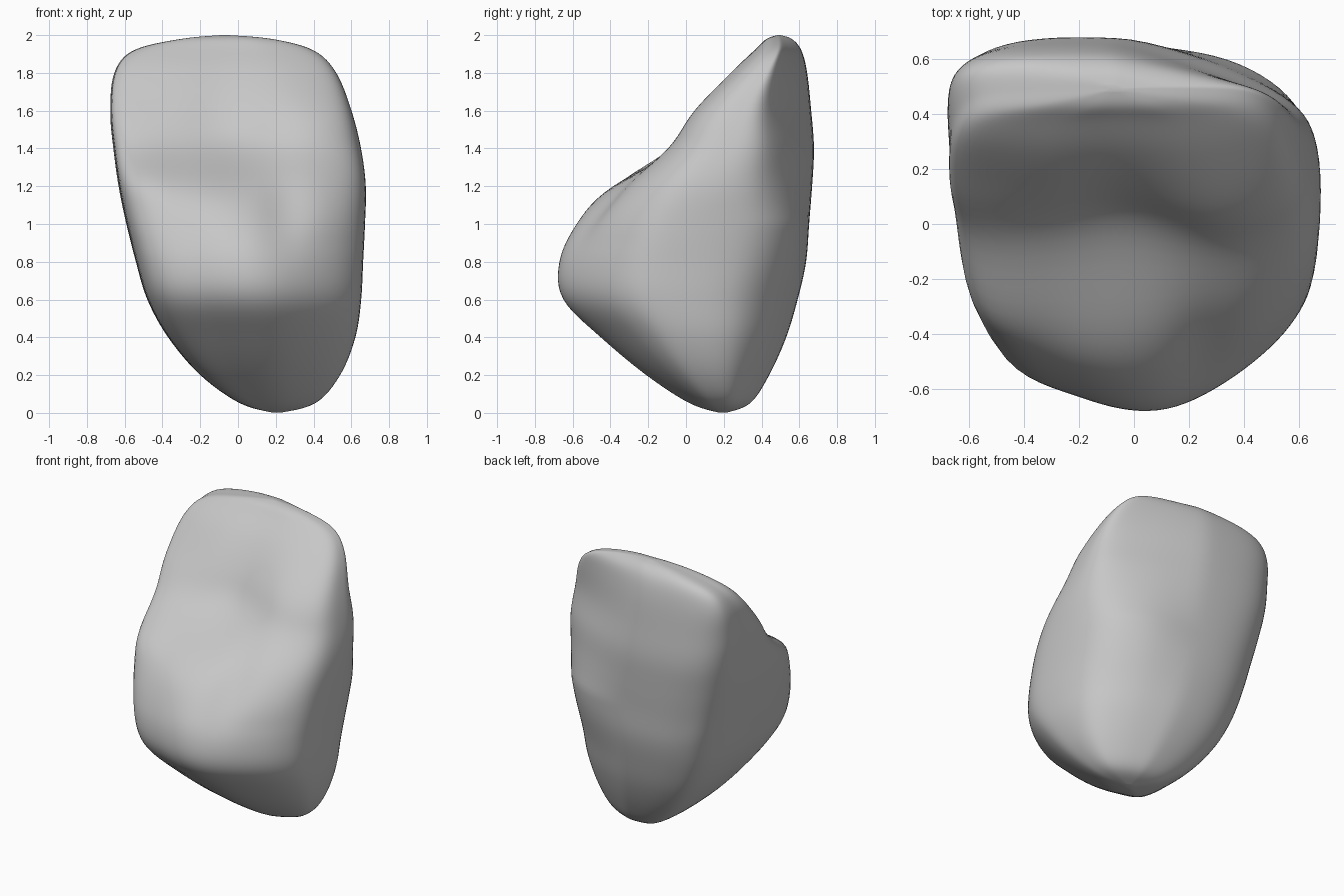
import bpy, bmesh, math
from mathutils import Vector

cube = bpy.data.objects.get("Cube")
if cube:
    bpy.data.objects.remove(cube)

stone = bpy.data.materials.new("stone grey")
stone.use_nodes = True
stone.diffuse_color = (0.57, 0.57, 0.57, 1)
stone.node_tree.nodes["Principled BSDF"].inputs["Base Color"].default_value = (0.57, 0.57, 0.57, 1)

# Height levels of the boulder: z, x min, x max, y min, y max
LEVELS = [
    (0, .19, .22, .18, .21), (.05, .01, .41, .02, .34), (.2, -.2, .54, -.21, .44),
    (.4, -.37, .62, -.45, .53), (.6, -.48, .65, -.65, .59), (.8, -.54, .66, -.67, .635),
    (1, -.59, .67, -.58, .65), (1.2, -.63, .675, -.4, .665), (1.4, -.655, .65, -.17, .675),
    (1.6, -.67, .6, -.03, .66), (1.8, -.65, .52, .2, .64), (1.92, -.55, .4, .35, .61),
    (1.98, -.3, .18, .42, .56), (2, -.09, -.05, .48, .5),
]
# Outlines in a unit box, starting at the front and going round by the right
LOWER = [(.03, -1), (-.43, -.93), (-.9, -.69), (-1, 0), (-.94, .7), (-.65, .95),
         (-.1, 1), (.55, .9), (.93, .55), (1, -.15), (.85, -.52), (.45, -.84)]
UPPER = [(0, -.95), (-.45, -.98), (-.94, -.77), (-1, -.1), (-.98, .6), (-.7, .95),
         (-.1, 1), (.52, .85), (.93, .5), (1, -.1), (.9, -.6), (.5, -.92)]
AROUND, STEPS = 8, 6


def spline(points, i, t, closed):
    """Point on a Catmull-Rom curve between points i and i + 1."""
    n = len(points)
    pick = [points[k % n if closed else min(max(k, 0), n - 1)] for k in range(i - 1, i + 3)]
    return [0.5 * (2 * b + (c - a) * t + (2 * a - 5 * b + 4 * c - d) * t * t
                   + (3 * b - a - 3 * c + d) * t ** 3) for a, b, c, d in zip(*pick)]


def bump(x, z, cx, cz, rx, rz):
    return math.exp(-((x - cx) / rx) ** 2 - ((z - cz) / rz) ** 2)


def ring_points(level):
    z, x0, x1, y0, y1 = level
    blend = min(max((z - .9) / .6, 0), 1)
    outline = [Vector(a).lerp(Vector(b), blend) for a, b in zip(LOWER, UPPER)]
    for i in range(len(outline)):
        for k in range(AROUND):
            u, v = spline(outline, i, k / AROUND, True)
            x = (x0 + x1) / 2 + u * (x1 - x0) / 2
            y = (y0 + y1) / 2 + v * (y1 - y0) / 2
            if v < 0:
                # Hollow, dent, ledge and left shoulder on the sloping front
                y -= v * (.15 * bump(x, z, -.1, 1.52, .38, .25)
                          + .05 * bump(x, z, .25, 1.1, .12, .2)
                          - .03 * bump(x, z, -.15, 1.15, .3, .12)
                          + .07 * bump(x, z, -.6, 1.62, .25, .2)
                          - .06 * bump(x, z, -.55, 1.22, .2, .12))
            elif u > 0:
                # Back corner cut away towards the top and the foot
                y -= u * v * (y1 - y0) / 2 * max((z - 1) * .7, (1 - z) * .4)
            yield x, y, z


# Loft the boulder through its levels
bm = bmesh.new()
rings = []
last = len(LEVELS) - 1
for i in range(last):
    for k in range(STEPS):
        rings.append([bm.verts.new(p) for p in ring_points(spline(LEVELS, i, k / STEPS, False))])
rings.append([bm.verts.new(p) for p in ring_points(LEVELS[-1])])
for low, high in zip(rings, rings[1:]):
    for j in range(len(low)):
        n = (j + 1) % len(low)
        bm.faces.new((low[j], low[n], high[n], high[j]))
bm.faces.new(rings[0])
bm.faces.new(rings[-1])
bmesh.ops.recalc_face_normals(bm, faces=bm.faces)
mesh = bpy.data.meshes.new("boulder")
bm.to_mesh(mesh)
bm.free()
mesh.materials.append(stone)
boulder = bpy.data.objects.new("boulder", mesh)
bpy.context.collection.objects.link(boulder)

# Weathered, smooth surface
relax = boulder.modifiers.new("weathering", 'SMOOTH')
relax.factor, relax.iterations = 0.5, 6
mesh.shade_smooth()
